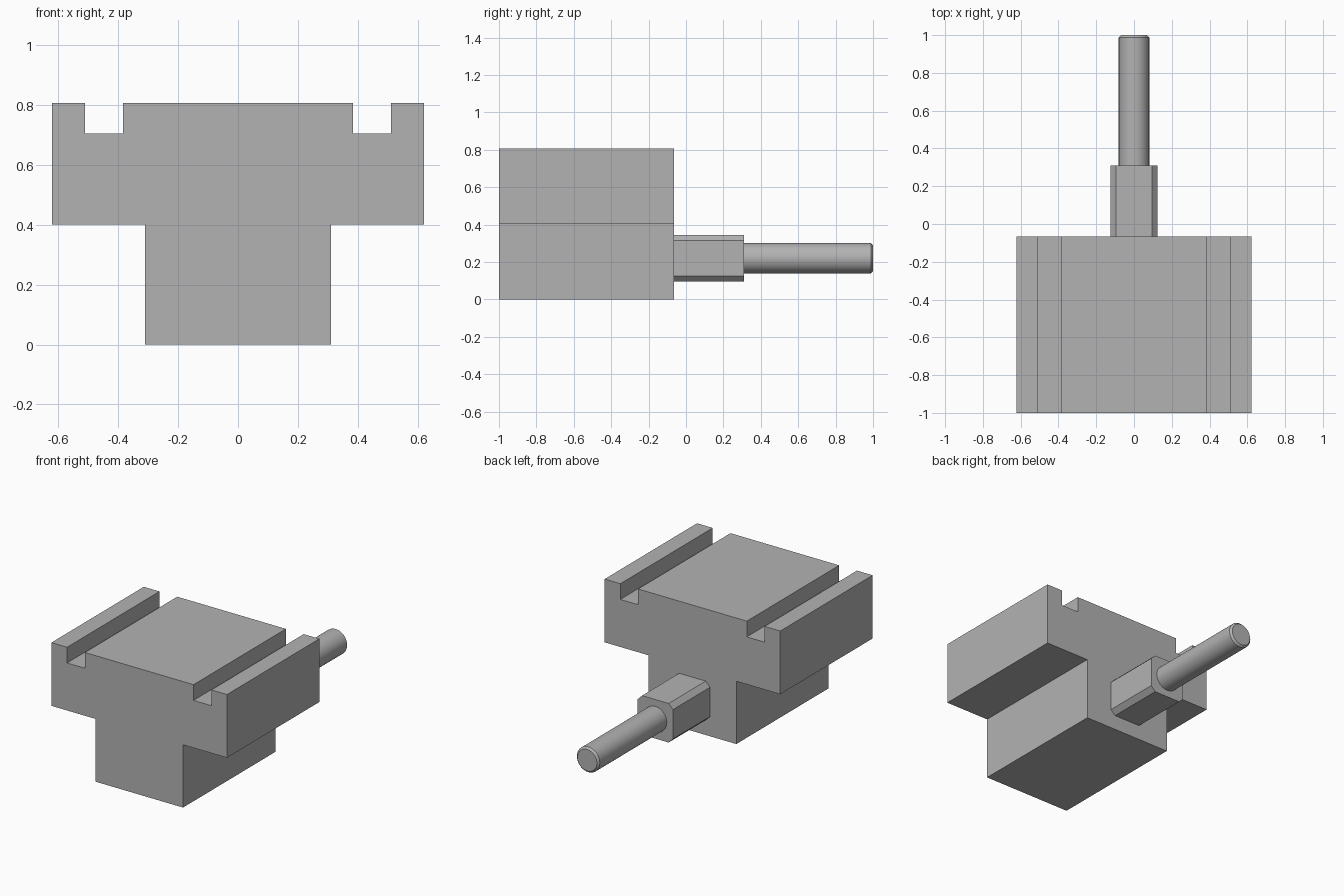
import bpy
import bmesh
import math
from mathutils import Matrix

cube = bpy.data.objects.get("Cube")
if cube:
    bpy.data.objects.remove(cube, do_unlink=True)

grey = bpy.data.materials.new("plain_grey")
grey.use_nodes = True
colour = (0.45, 0.45, 0.45, 1)
grey.diffuse_color = colour
grey.node_tree.nodes["Principled BSDF"].inputs["Base Color"].default_value = colour

BACK, NECK_END, TIP = -0.065, 0.31, 1.0
AXIS_Z = 0.22


def finish(name, bm):
    bmesh.ops.recalc_face_normals(bm, faces=bm.faces)
    mesh = bpy.data.meshes.new(name)
    bm.to_mesh(mesh)
    bm.free()
    mesh.materials.append(grey)
    obj = bpy.data.objects.new(name, mesh)
    bpy.context.collection.objects.link(obj)
    return obj


def extrude_profile(name, points, y0, y1):
    """Extrude a closed x-z outline along y."""
    bm = bmesh.new()
    face = bm.faces.new([bm.verts.new((x, y0, z)) for x, z in points])
    result = bmesh.ops.extrude_face_region(bm, geom=[face])
    verts = [v for v in result["geom"] if isinstance(v, bmesh.types.BMVert)]
    bmesh.ops.translate(bm, verts=verts, vec=(0, y1 - y0, 0))
    return finish(name, bm)


# T-shaped body with two grooves along the top
half = [(0.311, 0), (0.311, 0.402), (0.622, 0.402), (0.622, 0.807),
        (0.511, 0.807), (0.511, 0.706), (0.385, 0.706), (0.385, 0.807)]
extrude_profile("grooved_body", half + [(-x, z) for x, z in reversed(half)], -1, BACK)

# Square neck with chamfered corners
a, b = 0.125, 0.094
corner = [(a, -b), (a, b), (b, a), (-b, a), (-a, b), (-a, -b), (-b, -a), (b, -a)]
extrude_profile("square_neck", [(x, z + AXIS_Z) for x, z in corner], BACK, NECK_END)

# Round shaft with a chamfered tip
bm = bmesh.new()
bmesh.ops.create_cone(
    bm, cap_ends=True, segments=48, radius1=0.081, radius2=0.081, depth=TIP - NECK_END,
    matrix=Matrix.Translation((0, (TIP + NECK_END) / 2, AXIS_Z)) @ Matrix.Rotation(math.pi / 2, 4, "X"))
rim = [e for e in bm.edges if all(v.co.y > TIP - 0.001 for v in e.verts)]
bmesh.ops.bevel(bm, geom=rim, offset=0.012, segments=1, affect="EDGES")
shaft = finish("round_shaft", bm)
bpy.ops.object.select_all(action="DESELECT")
shaft.select_set(True)
bpy.context.view_layer.objects.active = shaft
bpy.ops.object.shade_smooth_by_angle(angle=math.radians(30))
